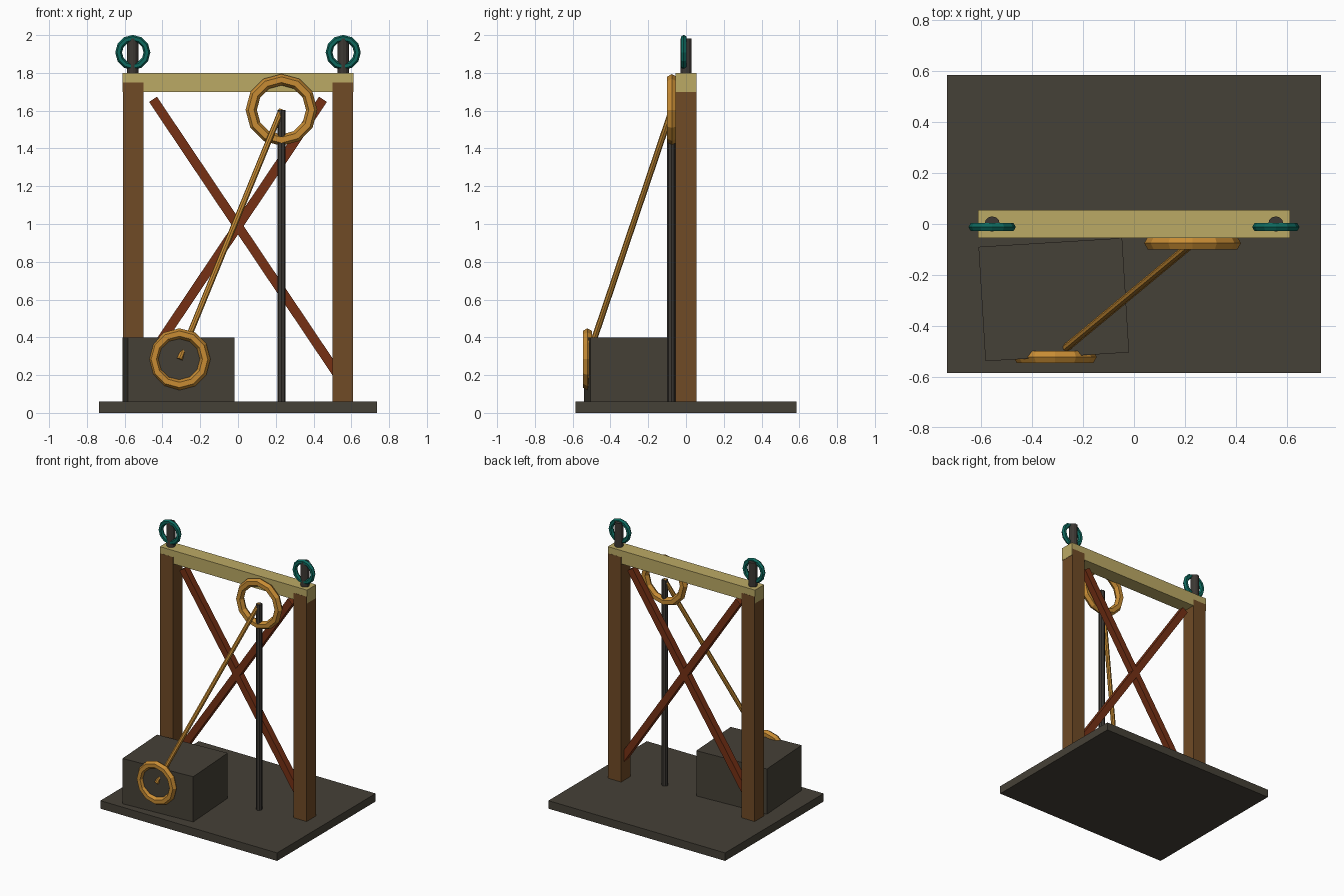
import bpy, bmesh, math
from mathutils import Vector, Matrix

if "Cube" in bpy.data.objects:
    bpy.data.objects.remove(bpy.data.objects["Cube"])


def material(name, rgb):
    m = bpy.data.materials.new(name)
    m.diffuse_color = (*rgb, 1)
    m.use_nodes = True
    m.node_tree.nodes["Principled BSDF"].inputs["Base Color"].default_value = m.diffuse_color
    return m


STONE = material("dark_stone", (0.060, 0.052, 0.038))
IRON = material("dark_iron", (0.046, 0.040, 0.034))
WOOD = material("brown_wood", (0.160, 0.069, 0.019))
PALE = material("pale_wood", (0.500, 0.400, 0.130))
RUST = material("rust_red", (0.180, 0.030, 0.007))
BRASS = material("brass", (0.570, 0.260, 0.034))
TEAL = material("teal", (0.004, 0.140, 0.110))


def finish(name, bm, mat):
    bmesh.ops.recalc_face_normals(bm, faces=bm.faces)
    me = bpy.data.meshes.new(name)
    bm.to_mesh(me)
    bm.free()
    me.materials.append(mat)
    ob = bpy.data.objects.new(name, me)
    bpy.context.collection.objects.link(ob)
    return ob


def box(name, center, size, mat, turn=Matrix()):
    bm = bmesh.new()
    bmesh.ops.create_cube(bm, size=1, matrix=Matrix.Translation(center) @ turn @ Matrix.Diagonal((*size, 1)))
    return finish(name, bm, mat)


def rod(name, a, b, radius, sides, mat):
    a, b = Vector(a), Vector(b)
    bm = bmesh.new()
    turn = (b - a).to_track_quat('Z', 'Y').to_matrix().to_4x4()
    bmesh.ops.create_cone(bm, cap_ends=True, segments=sides, radius1=radius, radius2=radius,
                          depth=(b - a).length, matrix=Matrix.Translation((a + b) / 2) @ turn)
    return finish(name, bm, mat)


def ring(name, center, major, minor, mat, segments=12, sides=6):
    # upright low-poly ring whose axis runs along y
    bm = bmesh.new()
    c = Vector(center)
    loops = []
    for i in range(segments):
        a = math.tau * i / segments
        loop = []
        for j in range(sides):
            t = math.tau * j / sides
            r = major + minor * math.cos(t)
            loop.append(bm.verts.new(c + Vector((r * math.cos(a), minor * math.sin(t), r * math.sin(a)))))
        loops.append(loop)
    for i in range(segments):
        p, q = loops[i], loops[(i + 1) % segments]
        for j in range(sides):
            k = (j + 1) % sides
            bm.faces.new((p[j], p[k], q[k], q[j]))
    return finish(name, bm, mat)


# base slab and frame
box("base_slab", (0, 0, 0.03), (1.47, 1.17, 0.06), STONE)
box("top_beam", (0, 0, 1.75), (1.225, 0.109, 0.10), PALE)

for side, label in ((-1, "left"), (1, "right")):
    # post with its iron peg and ring
    box(label + "_post", (side * 0.555, 0, 0.90), (0.11, 0.111, 1.70), WOOD)
    rod(label + "_peg", (side * 0.557, 0, 1.79), (side * 0.557, 0, 1.982), 0.03, 12, IRON)
    ring(label + "_peg_ring", (side * 0.557, -0.012, 1.908), 0.075, 0.018, TEAL)
    # diagonal brace, running from this side's top to the other side's foot
    top, foot = Vector((side * 0.45, 0, 1.66)), Vector((-side * 0.53, 0, 0.20))
    d = top - foot
    lean = Matrix.Rotation(math.atan2(d.x, d.z), 4, 'Y')
    box(label + "_brace", (top + foot) / 2, (0.05, 0.05, d.length), RUST, lean)

# slightly turned machine block
box("block", (-0.315, -0.297, 0.23), (0.565, 0.45, 0.34), STONE, Matrix.Rotation(math.radians(3.5), 4, 'Z'))

# two wheels, the column and the connecting rod
upper, lower = (0.23, -0.075, 1.604), (-0.31, -0.522, 0.284)
ring("upper_wheel", upper, 0.16, 0.03, BRASS)
ring("lower_wheel", lower, 0.136, 0.028, BRASS)
rod("column", (0.23, -0.078, 0.05), (0.23, -0.078, 1.604), 0.022, 8, IRON)
rod("connecting_rod", upper, lower, 0.016, 8, BRASS)
